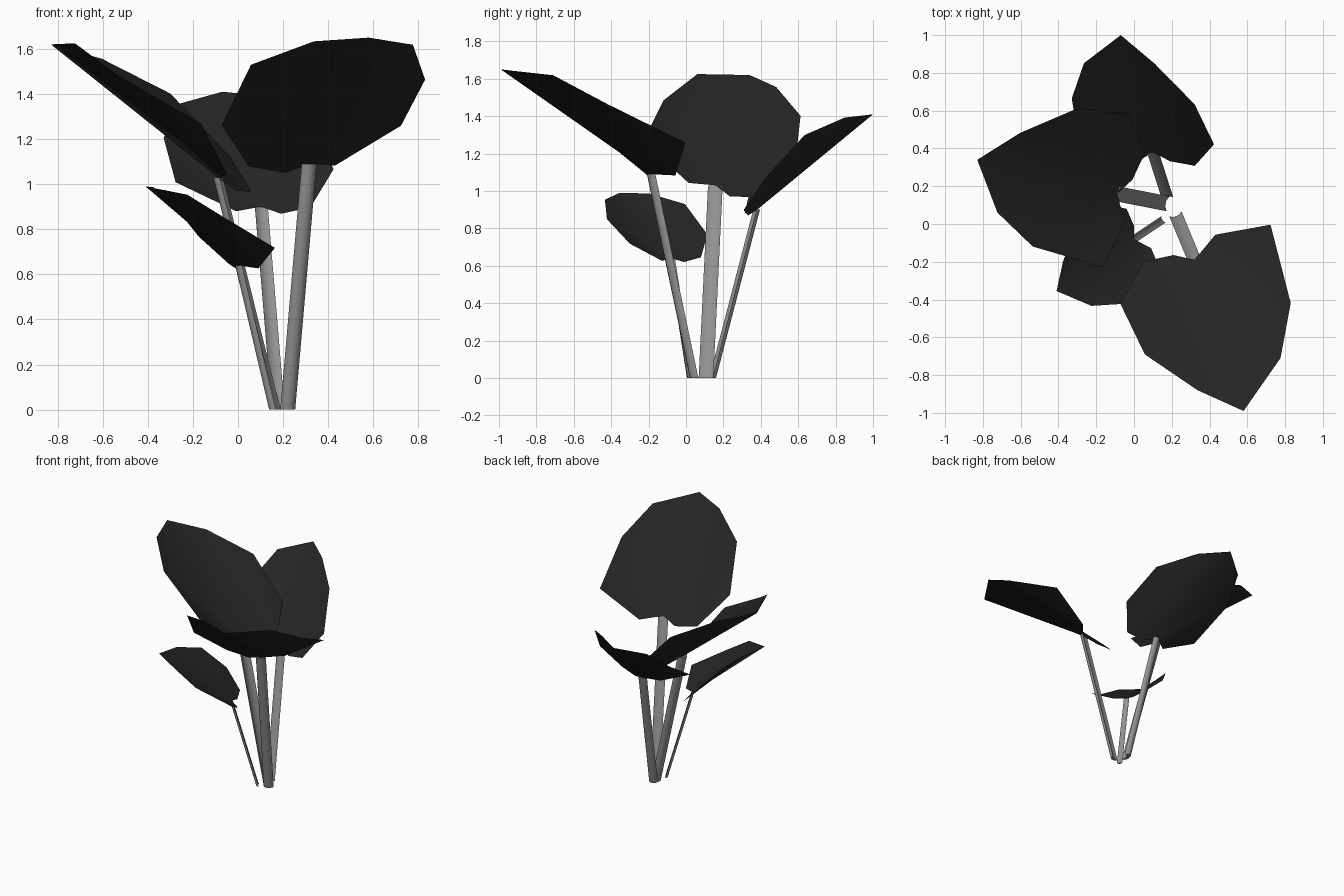
import bpy
import bmesh
import math
from mathutils import Vector

default_cube = bpy.data.objects.get("Cube")
if default_cube:
    bpy.data.objects.remove(default_cube, do_unlink=True)


def make_material(name, colour):
    material = bpy.data.materials.new(name)
    material.use_nodes = True
    rgba = (*colour, 1)
    material.diffuse_color = rgba
    shader = material.node_tree.nodes["Principled BSDF"]
    shader.inputs["Base Color"].default_value = rgba
    shader.inputs["Roughness"].default_value = 0.8
    return material


leaf_material = make_material("leaf near black", (0.018, 0.018, 0.018))
stem_material = make_material("stem grey", (0.3, 0.3, 0.3))


def add_object(name, bm, material):
    mesh = bpy.data.meshes.new(name)
    bm.to_mesh(mesh)
    bm.free()
    mesh.materials.append(material)
    obj = bpy.data.objects.new(name, mesh)
    bpy.context.collection.objects.link(obj)
    bpy.ops.object.select_all(action='DESELECT')
    obj.select_set(True)
    bpy.context.view_layer.objects.active = obj
    bpy.ops.object.shade_smooth_by_angle(angle=math.radians(40))
    return obj


# Heart-shaped leaf outline: along the rib, to the left, lifted off the rib
LEAF_OUTLINE = [
    (0, 0, 0), (-.08, .145, .045), (.05, .436, .168), (.514, .41, .102),
    (.813, .27, .087), (1, 0, 0), (.843, -.195, .085), (.566, -.4, .146),
    (.177, -.44, .088), (-.068, -.26, .032), (-.07, -.097, 0),
]
# Two halves meeting at the rib, each with an upturned side flap
LEAF_FACES = [(0, 5, 4, 3, 1), (1, 3, 2), (0, 10, 9, 7, 6, 5), (9, 8, 7)]


def add_leaf(name, base, tip, side):
    base, tip = Vector(base), Vector(tip)
    length = (tip - base).length
    rib = (tip - base).normalized()
    side = Vector(side).normalized()
    lift = rib.cross(side).normalized()
    bm = bmesh.new()
    verts = [bm.verts.new(base + length * (a * rib + s * side + n * lift))
             for a, s, n in LEAF_OUTLINE]
    for face in LEAF_FACES:
        bm.faces.new([verts[i] for i in reversed(face)])
    return add_object(name, bm, leaf_material)


def add_stem(name, foot, top, width):
    foot, top = Vector(foot), Vector(top)
    out = Vector((top.x - foot.x, top.y - foot.y, 0)).normalized()
    across = Vector((-out.y, out.x, 0))
    # Channel section: rounded outside, hollowed inside
    section = []
    for i in range(7):
        angle = math.pi * i / 6
        section.append(across * math.cos(angle) * width / 2
                       + out * (math.sin(angle) * 0.45 - 0.2) * width)
    section.append(-across * width * 0.2 + out * width * -0.04)
    section.append(across * width * 0.2 + out * width * -0.04)
    bm = bmesh.new()
    rings = [[bm.verts.new(end + p) for p in section] for end in (foot, top)]
    count = len(section)
    for i in range(count):
        j = (i + 1) % count
        bm.faces.new((rings[0][i], rings[0][j], rings[1][j], rings[1][i]))
    for ring in rings:
        bm.faces.new(ring)
    bmesh.ops.recalc_face_normals(bm, faces=bm.faces)
    return add_object(name, bm, stem_material)


# Each stalk: leaf base, leaf tip, leaf side direction, stem foot, stem width
STALKS = {
    "front_left": ((.32, -.19, 1.09), (.58, -.99, 1.65), (.95, .31, 0),
                   (.225, .04, 0), .07),
    "right": ((-.09, .16, 1.03), (-.83, .34, 1.62), (-.32, -.93, .19),
              (.165, .11, 0), .08),
    "back": ((.1, .38, .9), (-.07, 1, 1.41), (-.67, .04, -.04),
             (.175, .145, 0), .06),
    "small_front_right": ((0, -.08, .64), (-.41, -.355, .99),
                          (.233, -.413, -.04), (.15, .02, 0), .04),
}
for place, (base, tip, side, foot, width) in STALKS.items():
    add_leaf(place + "_leaf", base, tip, side)
    add_stem(place + "_stem", foot, base, width)
